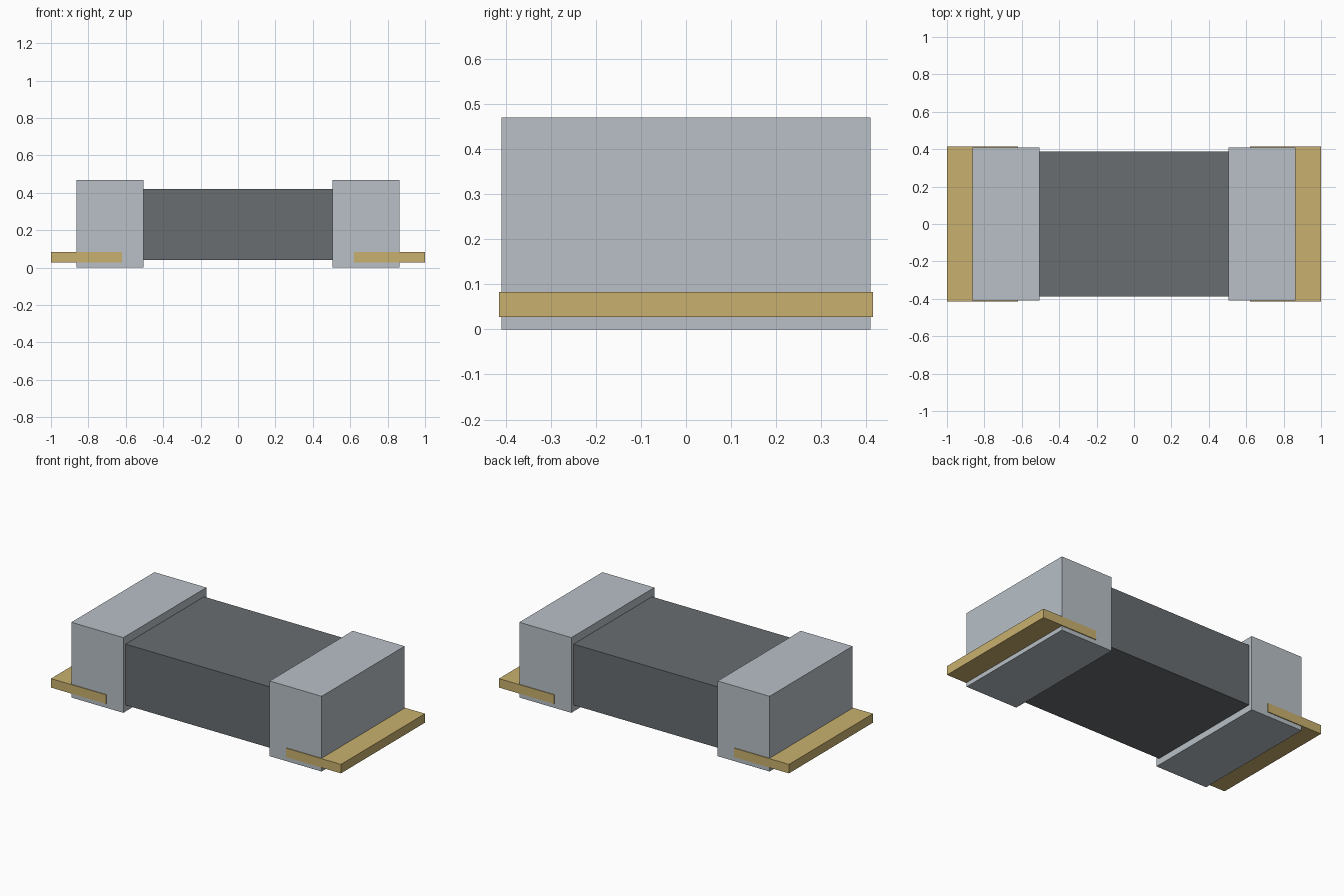
import bpy

cube = bpy.data.objects.get("Cube")
if cube:
    bpy.data.objects.remove(cube, do_unlink=True)


def material(name, rgb):
    mat = bpy.data.materials.new(name)
    mat.use_nodes = True
    color = (*rgb, 1.0)
    mat.diffuse_color = color
    mat.node_tree.nodes["Principled BSDF"].inputs["Base Color"].default_value = color
    return mat


def box(name, x, y, z, mat):
    """Add a box from its (low, high) extent along each axis."""
    spans = (x, y, z)
    bpy.ops.mesh.primitive_cube_add(size=1, location=[(a + b) / 2 for a, b in spans])
    obj = bpy.context.object
    obj.name = name
    obj.scale = [b - a for a, b in spans]
    bpy.ops.object.transform_apply(location=False, rotation=False, scale=True)
    obj.data.materials.append(mat)
    return obj


dark_gray = material("dark gray ceramic", (0.138, 0.153, 0.162))
silver = material("silver metal", (0.479, 0.527, 0.565))
gold = material("gold metal", (0.578, 0.434, 0.156))

# Central block, its ends buried in the caps
box("body", (-0.55, 0.55), (-0.387, 0.387), (0.04, 0.42), dark_gray)

# End caps and the contact plates running through them
for side, sign in (("left", 1), ("right", -1)):
    cap_x = sorted((sign * 0.505, sign * 0.863))
    pad_x = sorted((sign * 0.62, sign * 1.0))
    box(side + "_end_cap", cap_x, (-0.409, 0.409), (0.0, 0.469), silver)
    box(side + "_contact_plate", pad_x, (-0.414, 0.414), (0.027, 0.083), gold)
